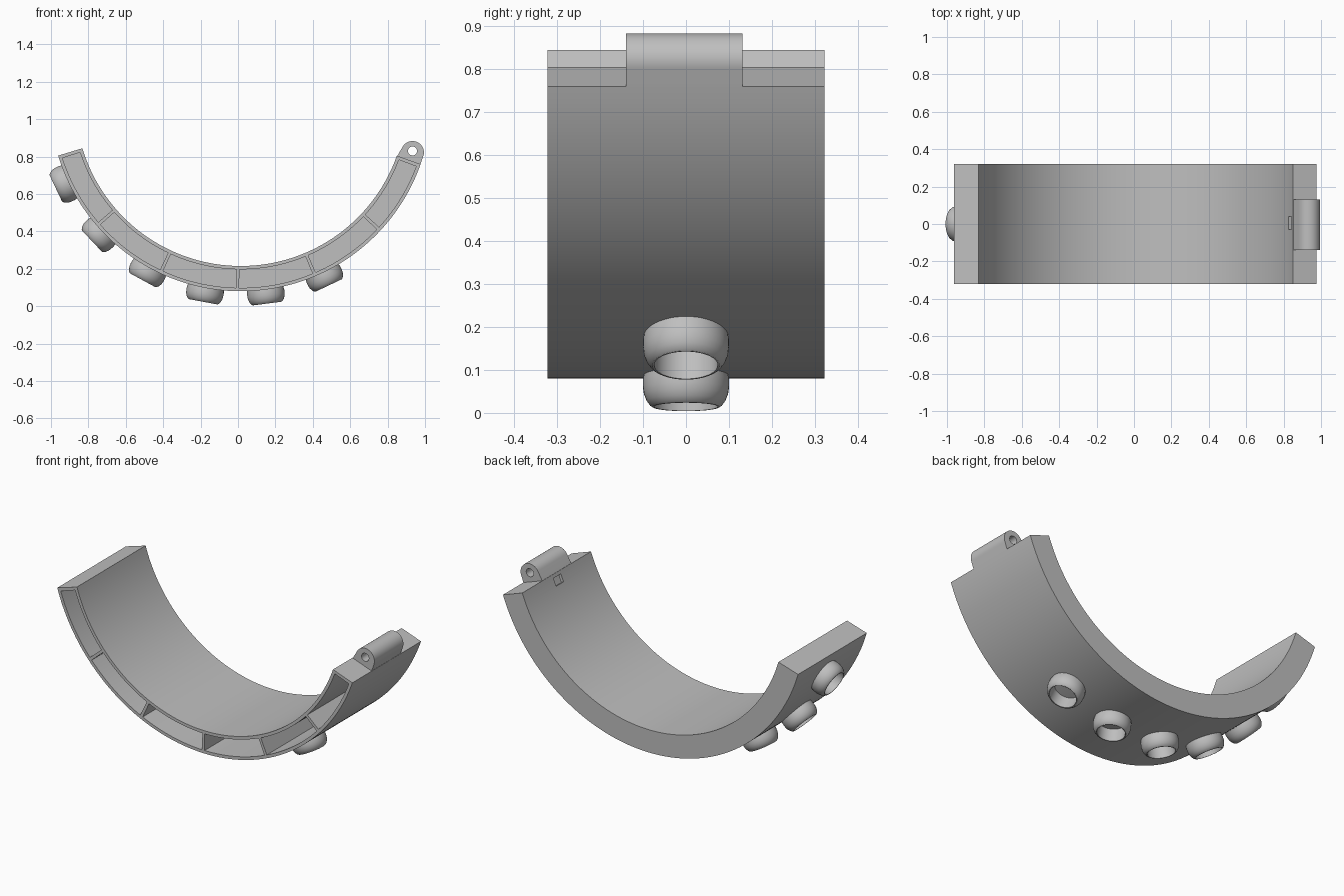
import bpy, bmesh, math
from mathutils import Matrix, Vector

if "Cube" in bpy.data.objects:
    bpy.data.objects.remove(bpy.data.objects["Cube"])

CX, CZ = 0.015, 1.10            # centre of the arc
R_IN, R_OUT = 0.885, 1.02
HALF_W, WALL = 0.322, 0.018
A_LEFT, A_RIGHT = -163.2, -19.5  # end angles in degrees

grey = bpy.data.materials.new("plain_grey")
grey.use_nodes = True
grey.diffuse_color = (0.52, 0.52, 0.52, 1)
grey.node_tree.nodes["Principled BSDF"].inputs["Base Color"].default_value = (0.52, 0.52, 0.52, 1)


def finish(name, bm):
    bmesh.ops.recalc_face_normals(bm, faces=bm.faces)
    mesh = bpy.data.meshes.new(name)
    bm.to_mesh(mesh)
    bm.free()
    mesh.materials.append(grey)
    ob = bpy.data.objects.new(name, mesh)
    bpy.context.collection.objects.link(ob)
    return ob


def select(ob):
    bpy.ops.object.select_all(action='DESELECT')
    ob.select_set(True)
    bpy.context.view_layer.objects.active = ob


def cut(ob, cutter):
    cutter.hide_render = True
    mod = ob.modifiers.new("cut", 'BOOLEAN')
    mod.operation, mod.solver, mod.object = 'DIFFERENCE', 'EXACT', cutter
    select(ob)
    bpy.ops.object.modifier_apply(modifier=mod.name)
    bpy.data.objects.remove(cutter)


def smooth(ob):
    select(ob)
    bpy.ops.object.shade_smooth_by_angle(angle=math.radians(30))


def polar(r, deg):
    a = math.radians(deg)
    return CX + r * math.cos(a), CZ + r * math.sin(a)


def prism(bm, outline, y0, y1):
    """Extrude an x-z outline from y0 to y1."""
    face = bm.faces.new([bm.verts.new((x, y0, z)) for x, z in outline])
    ext = bmesh.ops.extrude_face_region(bm, geom=[face])["geom"]
    bmesh.ops.translate(bm, vec=(0, y1 - y0, 0),
                        verts=[v for v in ext if isinstance(v, bmesh.types.BMVert)])


def arc_block(bm, r0, r1, a0, a1, y0, y1):
    n = max(2, round((a1 - a0) / 1.5))
    angles = [a0 + (a1 - a0) * i / n for i in range(n + 1)]
    outline = [polar(r1, a) for a in angles] + [polar(r0, a) for a in reversed(angles)]
    prism(bm, outline, y0, y1)


# Curved band
bm = bmesh.new()
arc_block(bm, R_IN, R_OUT, A_LEFT, A_RIGHT, -HALF_W, HALF_W)
band = finish("curved_band", bm)

# Compartments open to the front, leaving ribs between them
rib = 0.5
stops = [A_LEFT + 0.6] + [-139, -115, -91, -67, -43] + [A_RIGHT - 0.6]
bm = bmesh.new()
for a0, a1 in zip(stops, stops[1:]):
    arc_block(bm, R_IN + WALL, R_OUT - WALL, a0 + rib, a1 - rib, -HALF_W - 0.1, HALF_W - WALL)
cut(band, finish("compartment_cutter", bm))

# Latch slot through the inner wall
bm = bmesh.new()
arc_block(bm, R_IN - 0.03, R_IN + WALL + 0.01, -23.8, -20.8, -0.03, 0.04)
cut(band, finish("slot_cutter", bm))
smooth(band)

# Hinge knuckle flowing out of the right end
HX, HZ, HR = 0.933, 0.822, 0.061
bm = bmesh.new()
pts = [(HX + HR * math.cos(math.tau * i / 48), HZ + HR * math.sin(math.tau * i / 48)) for i in range(48)]
pts += [polar(R_IN + 0.002, A_RIGHT - 0.3), polar(R_OUT - 0.001, A_RIGHT - 0.3)]
verts = [bm.verts.new((x, y, z)) for x, z in pts for y in (-0.14, 0.132)]
hull = bmesh.ops.convex_hull(bm, input=verts)
bmesh.ops.delete(bm, geom=[v for v in bm.verts if not v.link_faces], context='VERTS')
bmesh.ops.dissolve_limit(bm, angle_limit=0.01, verts=bm.verts, edges=bm.edges)
knuckle = finish("hinge_knuckle", bm)

# Pin hole through the knuckle
bm = bmesh.new()
prism(bm, [(HX + 0.024 * math.cos(math.tau * i / 32), HZ + 0.008 + 0.024 * math.sin(math.tau * i / 32))
           for i in range(32)], -0.3, 0.3)
cut(knuckle, finish("pin_cutter", bm))
smooth(knuckle)

# Rounded sockets along the outside: (radius, distance from arc centre)
profile = [(0.074, 1.008), (0.096, 1.008), (0.1, 1.03), (0.1, 1.05), (0.098, 1.065),
           (0.092, 1.08), (0.084, 1.091), (0.078, 1.095), (0.074, 1.095)]
for k in range(6):
    bm = bmesh.new()
    ring = [bm.verts.new((r, 0, h)) for r, h in profile]
    edges = [bm.edges.new((ring[i], ring[(i + 1) % len(ring)])) for i in range(len(ring))]
    bmesh.ops.spin(bm, geom=ring + edges, cent=(0, 0, 0), axis=(0, 0, 1),
                   angle=math.tau, steps=48, use_merge=True)
    bmesh.ops.remove_doubles(bm, verts=bm.verts, dist=0.0001)
    tilt = math.radians(90 - (-154.6 + 18 * k))
    bm.transform(Matrix.Translation(Vector((CX, 0, CZ))) @ Matrix.Rotation(tilt, 4, 'Y'))
    smooth(finish(f"socket_{k + 1}", bm))
